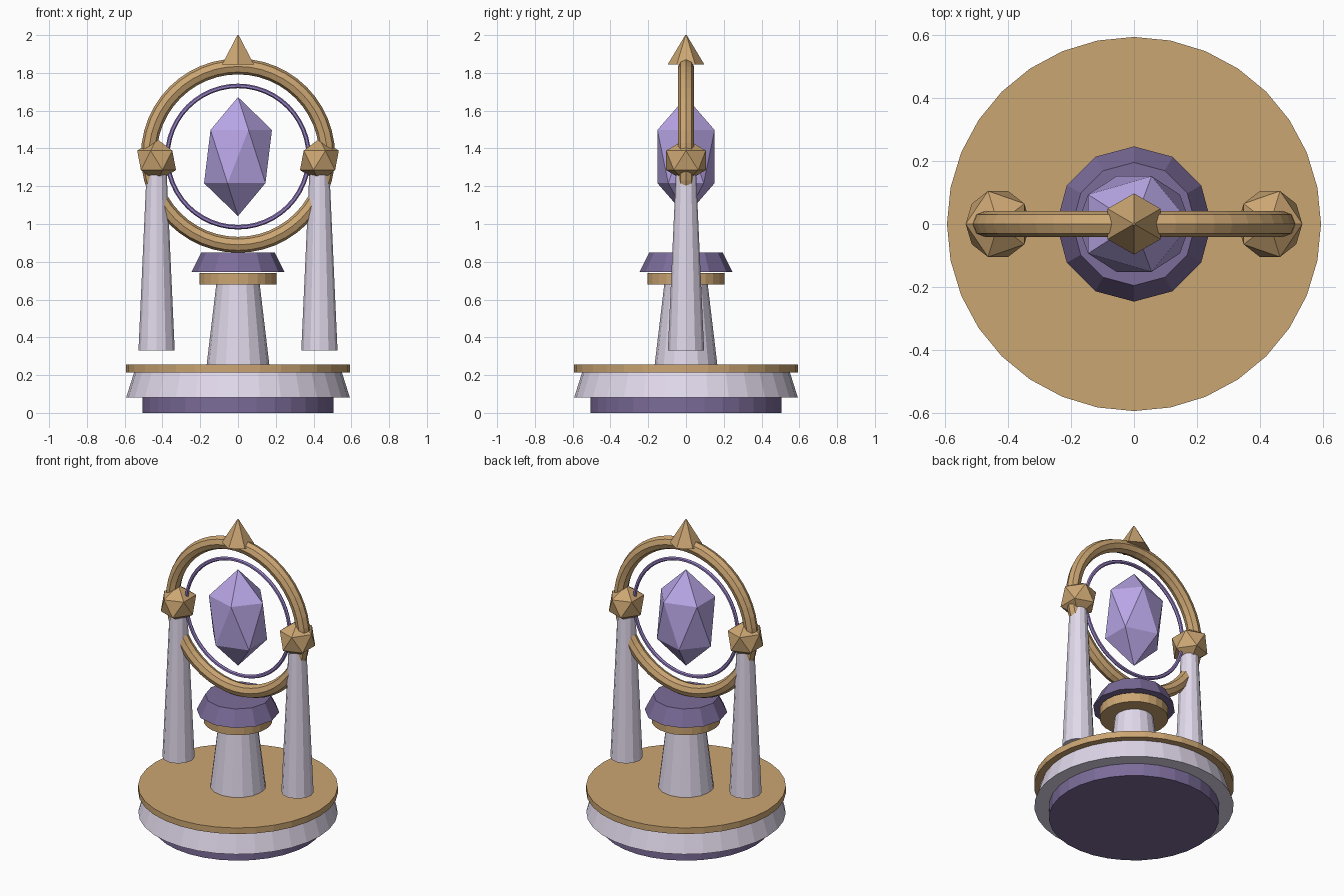
import bpy
from math import pi

if "Cube" in bpy.data.objects:
    bpy.data.objects.remove(bpy.data.objects["Cube"])


def material(name, rgb):
    m = bpy.data.materials.new(name)
    m.diffuse_color = (*rgb, 1)
    m.use_nodes = True
    m.node_tree.nodes["Principled BSDF"].inputs["Base Color"].default_value = m.diffuse_color
    return m


GOLD = material("gold", (0.60, 0.38, 0.17))
DARK = material("dark_purple", (0.20, 0.15, 0.32))
PALE = material("pale_stone", (0.75, 0.69, 0.83))
VIOLET = material("violet", (0.48, 0.38, 0.79))
BAND = material("band_purple", (0.30, 0.21, 0.54))


def finish(name, mat):
    ob = bpy.context.object
    ob.name = name
    ob.data.materials.append(mat)
    return ob


def frustum(name, mat, sides, r0, r1, z0, z1, x=0.0):
    bpy.ops.mesh.primitive_cone_add(vertices=sides, radius1=r0, radius2=r1,
                                    depth=z1 - z0, location=(x, 0, (z0 + z1) / 2))
    return finish(name, mat)


def gem(name, mat, size, x, z, turn=0.0):
    bpy.ops.mesh.primitive_ico_sphere_add(subdivisions=1, radius=1, location=(x, 0, z),
                                          rotation=(0, 0, turn))
    bpy.context.object.scale = size
    return finish(name, mat)


def hoop(name, mat, major, minor, z, sides):
    bpy.ops.mesh.primitive_torus_add(major_radius=major, minor_radius=minor,
                                     major_segments=48, minor_segments=sides,
                                     location=(0, 0, z), rotation=(pi / 2, 0, 0))
    return finish(name, mat)


# Stepped round base
frustum("base_foot", DARK, 32, 0.505, 0.505, 0.0, 0.082)
frustum("base_body", PALE, 32, 0.592, 0.55, 0.082, 0.215)
frustum("base_top", GOLD, 32, 0.593, 0.593, 0.215, 0.255)

# Central pedestal
frustum("pedestal_column", PALE, 16, 0.166, 0.114, 0.255, 0.69)
frustum("pedestal_collar", GOLD, 24, 0.204, 0.204, 0.681, 0.741)
frustum("pedestal_cap", DARK, 12, 0.246, 0.195, 0.747, 0.848)

# Side pillars with faceted knobs
for side, label in ((-1, "left"), (1, "right")):
    frustum(label + "_pillar", PALE, 12, 0.096, 0.053, 0.33, 1.28, side * 0.431)
    gem(label + "_knob", GOLD, (0.115, 0.123, 0.115), side * 0.431, 1.337,
        0 if side > 0 else pi)

# Upright rings, finial and floating crystal
hoop("outer_ring", GOLD, 0.472, 0.042, 1.362, 8)
hoop("inner_ring", BAND, 0.374, 0.012, 1.357, 6)
frustum("finial", GOLD, 6, 0.097, 0.004, 1.845, 2.0)
gem("crystal", VIOLET, (0.201, 0.178, 0.315), 0, 1.357)
